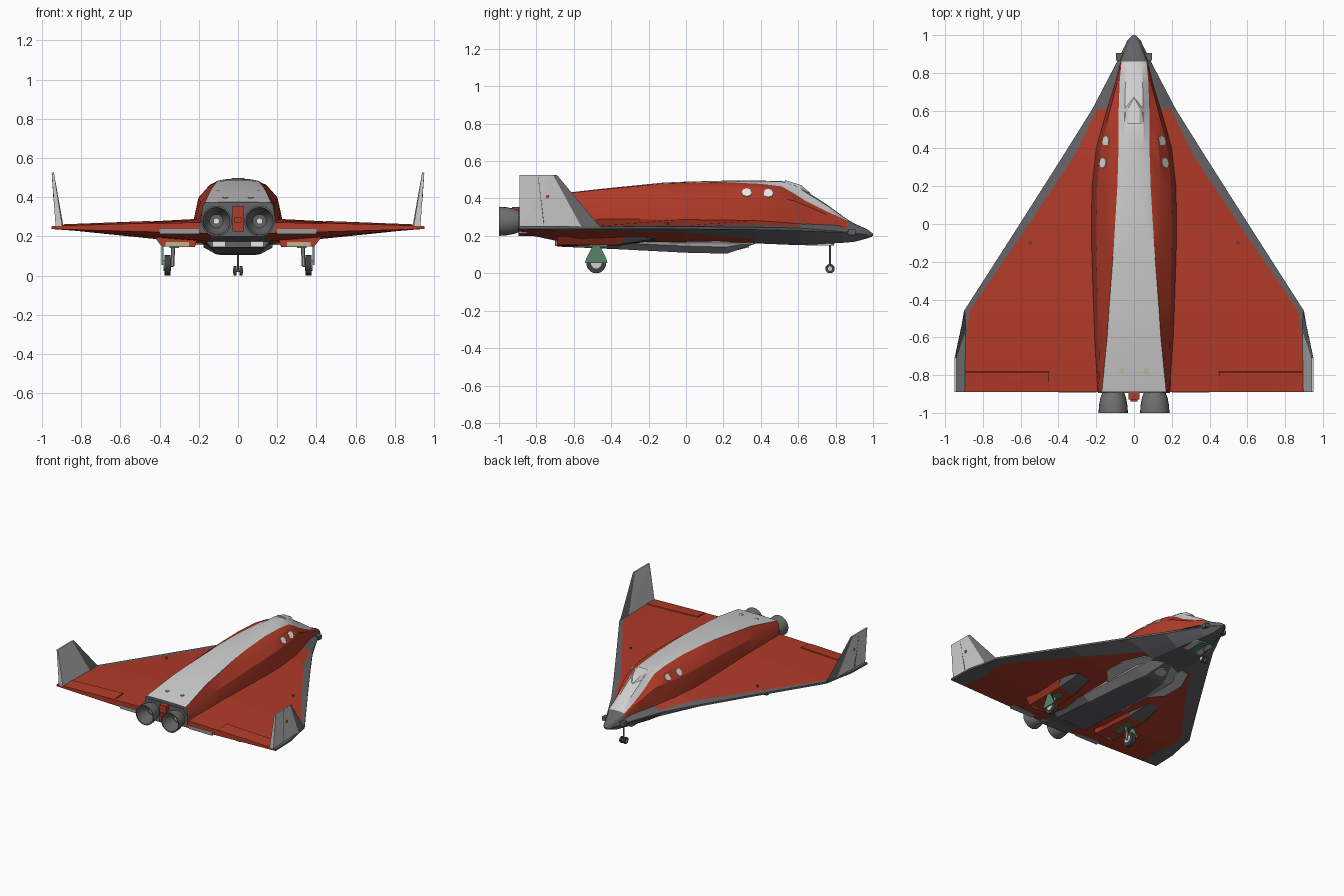
import bpy, bmesh, math
from mathutils import Vector

if "Cube" in bpy.data.objects:
    bpy.data.objects.remove(bpy.data.objects["Cube"])

COL = {"red": (.44, .043, .021), "light_grey": (.62, .62, .62), "dark_grey": (.125, .125, .135),
       "mid_grey": (.33, .33, .34), "nozzle_grey": (.16, .16, .165), "tyre_black": (.05, .05, .05),
       "green": (.10, .23, .13), "tan": (.55, .45, .28), "white": (.85, .85, .85)}
MATS = []
for n, c in COL.items():
    m = bpy.data.materials.new(n)
    m.diffuse_color = (*c, 1)
    m.use_nodes = True
    m.node_tree.nodes["Principled BSDF"].inputs["Base Color"].default_value = m.diffuse_color
    MATS.append(m)
RED, LIGHT, DARK, MID, NOZ, TYRE, GREEN, TAN, WHITE = range(9)


def finish(bm, name, mat=None):
    bmesh.ops.recalc_face_normals(bm, faces=bm.faces)
    me = bpy.data.meshes.new(name)
    bm.to_mesh(me)
    bm.free()
    ob = bpy.data.objects.new(name, me)
    bpy.context.collection.objects.link(ob)
    for m in (MATS if mat is None else [MATS[mat]]):
        me.materials.append(m)
    return ob


def smooth(ob, angle=30):
    bpy.ops.object.select_all(action='DESELECT')
    ob.select_set(True)
    bpy.context.view_layer.objects.active = ob
    bpy.ops.object.shade_smooth_by_angle(angle=math.radians(angle))


def loft(name, sections, colour, cap):
    """Mirrored loft along y; each section is (y, half profile from top centre to bottom centre)."""
    bm = bmesh.new()
    rings = []
    for y, pts in sections:
        full = pts + [(-x, z) for x, z in pts[-2:0:-1]]
        rings.append([bm.verts.new((x, y, z)) for x, z in full])
    k, n = len(sections[0][1]) - 1, len(rings[0])
    for i in range(len(rings) - 1):
        ym = (sections[i][0] + sections[i + 1][0]) / 2
        for j in range(n):
            f = bm.faces.new((rings[i][j], rings[i][(j + 1) % n],
                              rings[i + 1][(j + 1) % n], rings[i + 1][j]))
            f.material_index = colour(j if j < k else n - 1 - j, ym)
    for r in (rings[0], rings[-1]):
        bm.faces.new(r).material_index = cap
    return finish(bm, name)


def hull(name, pts, mat):
    bm = bmesh.new()
    vs = [bm.verts.new(p) for p in pts]
    bmesh.ops.convex_hull(bm, input=vs)
    bmesh.ops.dissolve_limit(bm, angle_limit=.01, verts=bm.verts, edges=bm.edges)
    return finish(bm, name, mat)


def box(name, x, y, z, mat):
    return hull(name, [(a, b, c) for a in x for b in y for c in z], mat)


def rod(name, p, q, r, mat, sides=12):
    p, q = Vector(p), Vector(q)
    bm = bmesh.new()
    bmesh.ops.create_cone(bm, cap_ends=True, segments=sides, radius1=r, radius2=r, depth=(q - p).length)
    rot = (q - p).to_track_quat('Z', 'Y')
    for v in bm.verts:
        v.co = rot @ v.co + (p + q) / 2
    ob = finish(bm, name, mat)
    if sides > 8:
        smooth(ob)
    return ob


# Fuselage: y, half width, top z, stripe half width, low z, stripe drop
FUS = [(1, .008, .212, .004, .2, .05), (.97, .035, .235, .018, .2, .05), (.9, .063, .266, .045, .205, .08),
       (.86, .075, .29, .066, .213, .1), (.75, .1, .37, .076, .225, .26), (.64, .132, .44, .08, .235, .26),
       (.58, .15, .478, .082, .24, .22), (.51, .17, .494, .082, .25, .12), (.4, .2, .495, .082, .25, .07),
       (.2, .222, .495, .088, .25, .03), (0, .226, .49, .1, .25, .02), (-.12, .225, .485, .107, .25, .02),
       (-.45, .216, .452, .132, .25, .02), (-.6, .21, .435, .142, .25, .02), (-.89, .195, .375, .17, .22, .02)]
secs = []
for y, w, zt, sw, zl, d in FUS:
    h = zt - zl
    secs.append((y, [(0, zt), (.6 * sw, zt - .15 * d * h), (sw, zt - d * h),
                     (max(.65 * w, sw + .05 * w), zl + min(.87, .95 - d) * h),
                     (max(.89 * w, sw + .08 * w), zl + .62 * h), (w, zl + .15 * h), (w, zl), (0, zl)]))


def fus_col(c, y):
    if y > .86 or c == 6 or (c == 5 and y > .58):
        return DARK
    return LIGHT if c < 2 else RED


smooth(loft("fuselage", secs, fus_col, DARK), 25)

# Delta wing with strakes: y, half span, edge strip x, root top z, edge z, bottom z
WING = [(.995, .012, .01, .208, .203, .196), (.97, .036, .03, .22, .205, .187),
        (.9, .07, .06, .235, .213, .168), (.84, .1, .085, .255, .22, .163),
        (.61, .22, .195, .265, .235, .15), (.37, .37, .31, .283, .24, .16),
        (0, .605, .555, .29, .243, .163), (-.46, .9, .87, .29, .245, .16),
        (-.57, .918, .885, .286, .245, .158), (-.7, .945, .895, .28, .245, .175),
        (-.89, .95, .905, .272, .245, .215)]
secs = []
for y, s, st, zt, ze, zb in WING:
    r, rb, sb = min(.2, .7 * s), min(.14, .5 * s), s - 2.6 * (s - st)
    t = .007 if s > .1 else .002
    sb = max(sb, rb + .05 * s)
    mix = lambda x, a, z0, z1: z0 + (z1 - z0) * (x - a) / (s - a)
    secs.append((y, [(0, zt), (r, zt), (st, mix(st, r, zt, ze + t)), (s, ze + t), (s, ze - t),
                     (sb, mix(sb, rb, zb, ze - t)), (rb, zb), (0, zb)]))


def wing_col(c, y):
    if c in (2, 3, 4) or y > .61 or (c in (5, 6) and y > .3):
        return DARK
    return DARK if c == 6 else RED


loft("delta_wing", secs, wing_col, RED)

# Belly keel
KEEL = [(.39, .1, .03, .165), (.22, .17, .085, .105), (0, .175, .115, .11),
        (-.35, .175, .125, .128), (-.69, .165, .135, .143)]
loft("belly_keel", [(y, [(0, .2), (w, .2), (w, zb + .035 if y < .3 else .172), (b, zb), (0, zb)])
                    for y, w, b, zb in KEEL],
     lambda c, y: MID if c in (1, 2) and -.35 < y else DARK, DARK)
rod("belly_intake", (0, .29, .14), (0, .293, .128), .045, TAN, 8)

# Rear bulkhead and centre spine between the engines
hull("rear_bulkhead", [(s * x, y, z) for s in (1, -1) for y in (-.8, -.896)
                       for x, z in ((.1, .2), (.19, .24), (.19, .3), (.15, .355))], DARK)
box("engine_spine", (-.028, .028), (-.93, -.88), (.225, .355), RED)
box("spine_foot", (-.018, .018), (-.94, -.9), (.27, .3), RED)

# Canopy
can = [(0, .67, .425), (.05, .61, .45), (.055, .53, .48)]
hull("canopy", [(s * x, y, z) for s in (1, -1) for x, y, z in can] +
     [(s * .03, y, z) for s in (1, -1) for y, z in ((.615, .472), (.53, .498))], LIGHT)

for s in (1, -1):
    # Side windows
    for y, w, z in ((.44, .189, .427), (.325, .209, .43)):
        p, n = Vector((s * .78 * w, y, z)), Vector((s * .78, 0, .62))
        rod("side_window", p - n * .004, p + n * .005, .028, WHITE, 8)
    # Winglets with darker leading strip and rudder seam
    hull("winglet", [(s * x, y, z) for x, y, z in
                     ((.895, -.89, .245), (.93, -.89, .245), (.89, -.56, .25), (.918, -.56, .25),
                      (.939, -.89, .525), (.95, -.89, .525), (.939, -.71, .525), (.95, -.71, .525))], LIGHT)
    hull("winglet_edge", [(s * x, y, z) for x, y, z in
                          ((.89, -.56, .25), (.918, -.56, .25), (.895, -.46, .25),
                           (.939, -.71, .525), (.95, -.71, .525), (.944, -.69, .525))], NOZ)
    rod("rudder_seam", (s * .929, -.76, .26), (s * .9485, -.79, .515), .002, DARK, 4)
    rod("winglet_thruster", (s * .925, -.74, .41), (s * .944, -.74, .41), .01, RED, 8)
    # Elevons
    hull("elevon", [(s * x, y, z) for x, y, z in
                    ((.45, -.78, .274), (.89, -.78, .257), (.45, -.89, .268), (.89, -.89, .255),
                     (.45, -.785, .279), (.89, -.785, .262), (.45, -.89, .24), (.89, -.89, .24))], RED)
    box("flap_actuator", (s * .2, s * .4), (-.893, -.85), (.212, .238), MID)
    rod("wing_vent", (s * .55, -.1, .255), (s * .55, -.1, .272), .008, DARK, 8)
    rod("roof_thruster", (s * .065, -.78, .385), (s * .065, -.78, .402), .015, TAN, 8)
    # Nose thruster blocks
    box("nose_thruster", (s * .05, s * .094), (.865, .905), (.205, .235), DARK)
    # Bell nozzles
    bm = bmesh.new()
    prof = [(-.86, .045), (-.89, .056), (-.92, .068), (-.96, .075), (-1, .078),
            (-1, .07), (-.95, .062), (-.91, .035), (-.91, .0)]
    N = 24
    rings = [[bm.verts.new((s * .11 + r * math.cos(a * math.tau / N), y, .278 + r * math.sin(a * math.tau / N)))
              for a in range(N)] for y, r in prof]
    for i, (A, B) in enumerate(zip(rings, rings[1:])):
        for j in range(N):
            f = bm.faces.new((A[j], A[(j + 1) % N], B[(j + 1) % N], B[j]))
            f.material_index = NOZ if i < 5 else DARK
    bmesh.ops.remove_doubles(bm, verts=bm.verts, dist=1e-5)
    smooth(finish(bm, "engine_nozzle"), 40)
    rod("engine_injector", (s * .11, -.92, .278), (s * .11, -.9, .278), .016, WHITE)
    # Rear keel vents and light belly panels beside the keel
    box("keel_vent", (s * .065, s * .13), (-.7, -.68), (.146, .185), WHITE)
    hull("belly_panel", [(s * x, y, z) for z in (.156, .164) for x, y in
                         ((.13, .37), (.2, .36), (.27, .2), (.27, .02), (.15, -.12))], LIGHT)
    # Under-wing gear pods
    hull("gear_pod", [(s * x, y, z) for x, y, z in
                      ((.22, -.69, .145), (.39, -.69, .15), (.2, -.69, .21), (.44, -.69, .215),
                       (.25, -.36, .148), (.39, -.36, .152), (.2, -.3, .21), (.44, -.3, .215))], RED)
    hull("pod_fairing", [(s * x, y, z) for x, y, z in
                         ((.25, -.36, .148), (.39, -.36, .152), (.22, -.31, .2), (.43, -.31, .21),
                          (.27, -.16, .175), (.37, -.16, .185))], DARK)
    box("pod_vent", (s * .25, s * .37), (-.697, -.68), (.148, .172), TAN)
    # Main landing gear
    rod("main_tyre", (s * .345, -.48, .053), (s * .375, -.48, .053), .053, TYRE, 20)
    rod("main_hub", (s * .342, -.48, .053), (s * .379, -.48, .053), .028, LIGHT, 16)
    rod("main_strut", (s * .33, -.48, .16), (s * .335, -.48, .05), .01, MID)
    rod("main_axle", (s * .33, -.48, .053), (s * .36, -.48, .053), .009, MID)
    door = [(-.54, .055), (-.42, .055), (-.425, .075), (-.46, .115), (-.465, .155), (-.495, .155), (-.5, .115), (-.535, .075)]
    hull("gear_door", [(s * x, y, z) for x in (.381, .389) for y, z in door], GREEN)
    box("gear_bay", (s * .3, s * .35), (-.58, -.42), (.141, .15), GREEN)
    # Nose wheels and doors
    rod("nose_tyre", (s * .008, .77, .025), (s * .023, .77, .025), .025, TYRE, 16)
    rod("nose_hub", (s * .007, .77, .025), (s * .025, .77, .025), .012, LIGHT)
    box("nose_bay_door", (s * .035, s * .075), (.64, .78), (.149, .158), LIGHT)
rod("nose_strut", (0, .77, .18), (0, .77, .025), .006, NOZ)
rod("nose_axle", (-.02, .77, .025), (.02, .77, .025), .006, NOZ)
box("nose_bay", (-.028, .028), (.66, .79), (.148, .165), GREEN)
